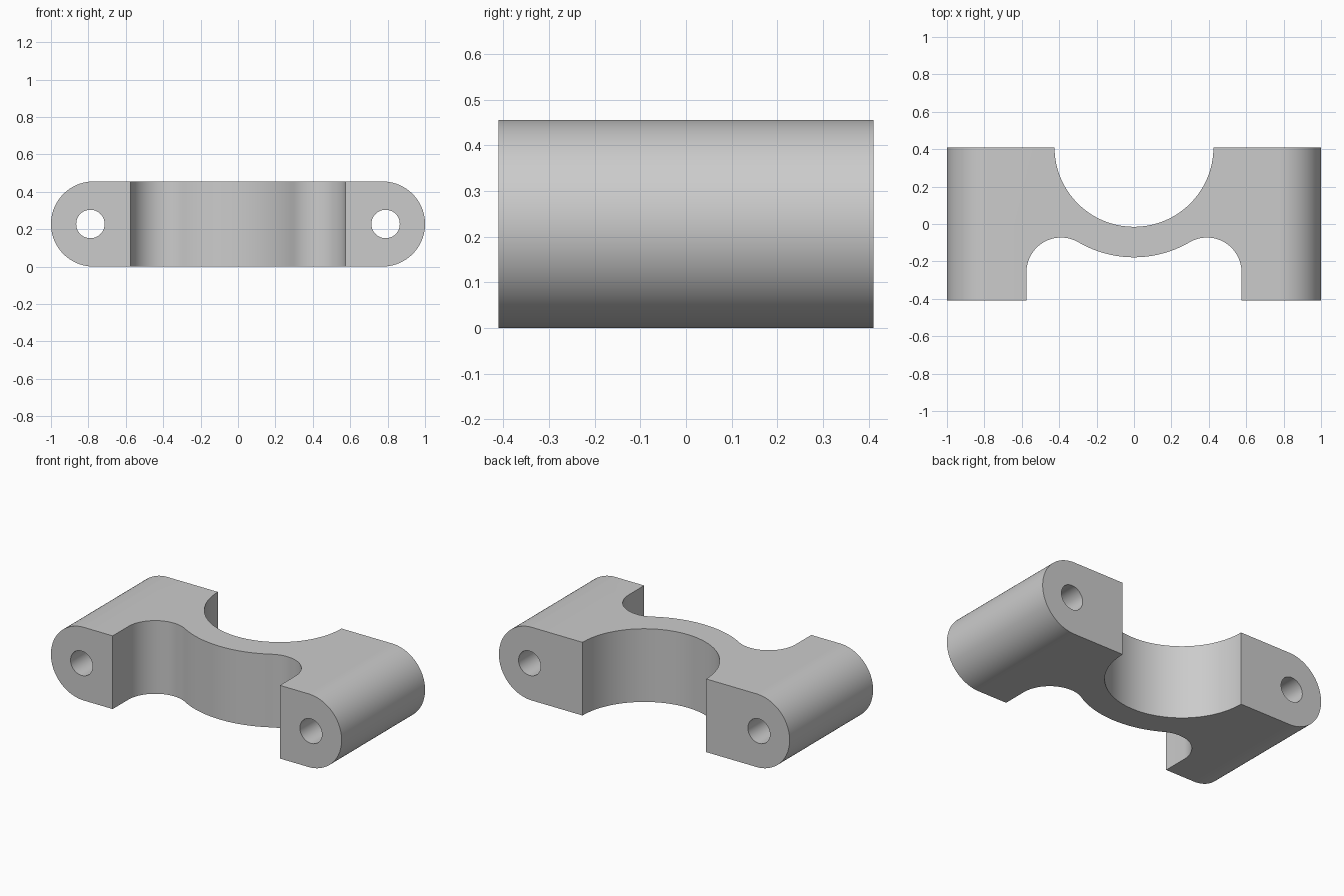
import bpy
import bmesh
from math import pi, sin, cos, atan2, radians
from mathutils import Vector

cube = bpy.data.objects.get("Cube")
if cube:
    bpy.data.objects.remove(cube, do_unlink=True)

HEIGHT, HALF_DEPTH = 0.455, 0.41
END_R = HEIGHT / 2
BORE_R, WEB_R = 0.425, 0.588
WALL_X, FILLET_R = 0.575, 0.185
HOLE_X, HOLE_R = 0.789, 0.076


def arc(cx, cy, r, start, end, steps):
    return [(cx + r * cos(start + (end - start) * i / steps),
             cy + r * sin(start + (end - start) * i / steps))
            for i in range(steps + 1)]


def prism(name, outline, place, sweep):
    """Extrude a 2D outline; place maps each 2D point into space."""
    bm = bmesh.new()
    face = bm.faces.new([bm.verts.new(place(*p)) for p in outline])
    grown = bmesh.ops.extrude_face_region(bm, geom=[face])["geom"]
    bmesh.ops.translate(bm, vec=Vector(sweep),
                        verts=[v for v in grown if isinstance(v, bmesh.types.BMVert)])
    bmesh.ops.recalc_face_normals(bm, faces=bm.faces)
    mesh = bpy.data.meshes.new(name)
    bm.to_mesh(mesh)
    bm.free()
    obj = bpy.data.objects.new(name, mesh)
    bpy.context.collection.objects.link(obj)
    return obj


def upright(x, y):
    return (x, y, -0.1)


def lengthwise(extra):
    return lambda x, z: (x, -HALF_DEPTH - extra, z)


# Bar with fully rounded ends
end_x = 1 - END_R
stadium = (arc(end_x, END_R, END_R, -pi / 2, pi / 2, 48)
           + arc(-end_x, END_R, END_R, pi / 2, 3 * pi / 2, 48))
bracket = prism("clamp_bracket", stadium, lengthwise(0), (0, 2 * HALF_DEPTH, 0))

# Half-round pipe seat at the back
up = (0, 0, HEIGHT + 0.2)
cutters = [prism("bore_cutter", arc(0, HALF_DEPTH, BORE_R, 0, 2 * pi, 128)[:-1],
                 upright, up)]

# Front recess: curved web blending into filleted side walls
fx = WALL_X - FILLET_R
drop = ((WEB_R + FILLET_R) ** 2 - fx ** 2) ** 0.5
fy = HALF_DEPTH - drop
tilt = atan2(drop, fx)
right_side = arc(fx, fy, FILLET_R, 0, pi - tilt, 32)
web = arc(0, HALF_DEPTH, WEB_R, -tilt, tilt - pi, 40)
left_side = [(-x, y) for x, y in reversed(right_side)]
recess = ([(WALL_X, -0.6)] + right_side + web[1:-1] + left_side
          + [(-WALL_X, -0.6)])
cutters.append(prism("recess_cutter", recess, upright, up))

# Bolt holes through both ends
for side in (-1, 1):
    circle = arc(side * HOLE_X, END_R, HOLE_R, 0, 2 * pi, 48)[:-1]
    cutters.append(prism("bolt_hole_cutter", circle, lengthwise(0.1),
                         (0, 2 * HALF_DEPTH + 0.2, 0)))

bpy.ops.object.select_all(action='DESELECT')
bracket.select_set(True)
bpy.context.view_layer.objects.active = bracket
for cutter in cutters:
    cutter.hide_render = True
    mod = bracket.modifiers.new(cutter.name, 'BOOLEAN')
    mod.operation = 'DIFFERENCE'
    mod.solver = 'EXACT'
    mod.object = cutter
    bpy.ops.object.modifier_apply(modifier=mod.name)
for cutter in cutters:
    bpy.data.objects.remove(cutter, do_unlink=True)

# Plain grey finish
grey = bpy.data.materials.new("light_grey")
grey.use_nodes = True
colour = (0.6, 0.6, 0.6, 1)
grey.diffuse_color = colour
grey.node_tree.nodes["Principled BSDF"].inputs["Base Color"].default_value = colour
bracket.data.materials.clear()
bracket.data.materials.append(grey)
bpy.ops.object.shade_smooth_by_angle(angle=radians(30))
